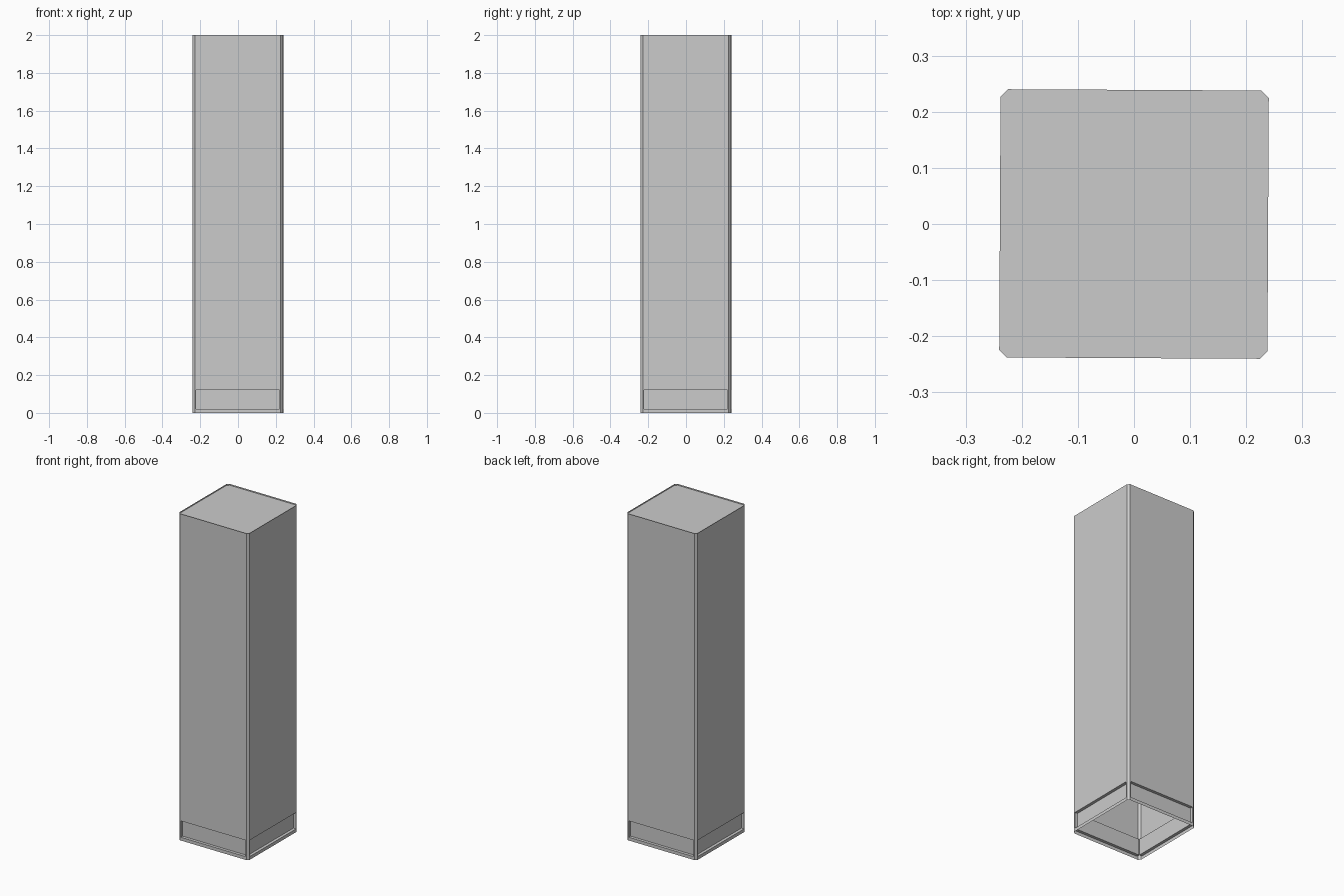
import bpy, bmesh
from math import pi, radians
from mathutils import Matrix

if "Cube" in bpy.data.objects:
    bpy.data.objects.remove(bpy.data.objects["Cube"])

HALF, FLAT = 0.239, 0.226        # half width, half width of the flat face
PANEL, Z0, Z1 = 0.22, 0.02, 0.12  # recess half width and heights
DEPTH, TOP = 0.018, 2.0


def make_object(name, quads, turns=1):
    """Build quads, repeated around z, as one object."""
    bm = bmesh.new()
    for i in range(turns):
        rot = Matrix.Rotation(i * pi / 2 - radians(0.3), 3, 'Z')
        for q in quads:
            bm.faces.new([bm.verts.new(rot @ Matrix.Identity(3) @ bm_vec(p)) for p in q])
    bmesh.ops.remove_doubles(bm, verts=bm.verts, dist=1e-5)
    mesh = bpy.data.meshes.new(name)
    bm.to_mesh(mesh)
    bm.free()
    obj = bpy.data.objects.new(name, mesh)
    bpy.context.collection.objects.link(obj)
    return obj


def bm_vec(p):
    return Matrix.Translation(p).to_translation()


def ring(hw, z0, z1, y):
    return [(-hw, y, z0), (hw, y, z0), (hw, y, z1), (-hw, y, z1)]


# Column sides: one face framing the base recess, plus a chamfered corner
outer = ring(FLAT, 0, TOP, -HALF)
hole = ring(PANEL, Z0, Z1, -HALF)
back = ring(PANEL, Z0, Z1, -HALF + DEPTH)
side = [back]
for a in range(4):
    b = (a + 1) % 4
    side.append([outer[a], outer[b], hole[b], hole[a]])
    side.append([hole[a], hole[b], back[b], back[a]])
side.append([(FLAT, -HALF, 0), (HALF, -FLAT, 0), (HALF, -FLAT, TOP), (FLAT, -HALF, TOP)])
make_object("column_shell", side, 4)

# Top plate, set just below the rim
zc = TOP - 0.008
cap = [(-FLAT, -HALF, zc), (FLAT, -HALF, zc), (HALF, -FLAT, zc), (HALF, FLAT, zc),
       (FLAT, HALF, zc), (-FLAT, HALF, zc), (-HALF, FLAT, zc), (-HALF, -FLAT, zc)]
make_object("top_plate", [cap])
